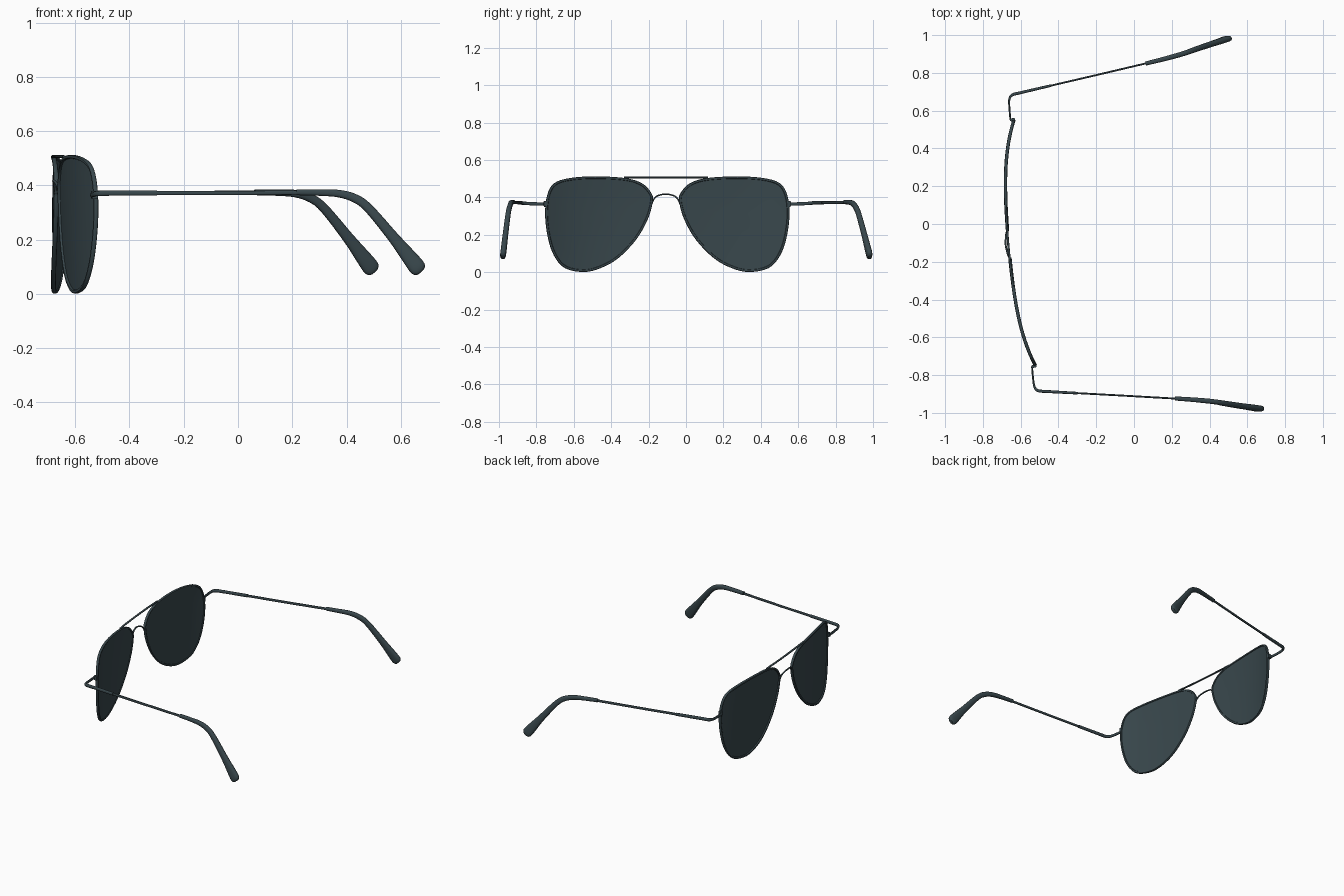
import bpy, bmesh, math
from mathutils import Vector, Matrix

if "Cube" in bpy.data.objects:
    bpy.data.objects.remove(bpy.data.objects["Cube"])

# Local frame: X runs from lenses to ear tips, Y sideways; the whole pair is turned 5 degrees
M = Matrix.Translation((-0.58, -0.10, 0)) @ Matrix.Rotation(math.radians(5), 4, 'Z')

mat = bpy.data.materials.new("dark_slate")
mat.diffuse_color = (0.040, 0.063, 0.072, 1)
mat.use_nodes = True
mat.node_tree.nodes["Principled BSDF"].inputs["Base Color"].default_value = mat.diffuse_color


def finish(name, bm, angle=40):
    bmesh.ops.recalc_face_normals(bm, faces=bm.faces)
    bm.transform(M)
    me = bpy.data.meshes.new(name)
    bm.to_mesh(me)
    bm.free()
    me.materials.append(mat)
    ob = bpy.data.objects.new(name, me)
    bpy.context.collection.objects.link(ob)
    bpy.ops.object.select_all(action='DESELECT')
    ob.select_set(True)
    bpy.context.view_layer.objects.active = ob
    bpy.ops.object.shade_smooth_by_angle(angle=math.radians(angle))
    return ob


def spline(pts, steps=5, closed=False):
    """Catmull-Rom through tuples of any length."""
    n, out = len(pts), []
    get = (lambda i: pts[i % n]) if closed else (lambda i: pts[max(0, min(n - 1, i))])
    for i in range(n if closed else n - 1):
        a, b, c, d = get(i - 1), get(i), get(i + 1), get(i + 2)
        for k in range(steps):
            t = k / steps
            out.append(tuple(0.5 * (2 * q + (r - p) * t + (2 * p - 5 * q + 4 * r - s) * t * t
                                    + (3 * q - p - 3 * r + s) * t ** 3)
                             for p, q, r, s in zip(a, b, c, d)))
    if not closed:
        out.append(pts[-1])
    return out


def sweep(name, pts, ref, closed=False, sides=12, power=0.75):
    """Points are (x, y, z, half size across ref, half size along ref)."""
    bm, rings, n = bmesh.new(), [], len(pts)
    P = [Vector(p[:3]) for p in pts]
    for i, p in enumerate(pts):
        a, b = (P[i - 1], P[(i + 1) % n]) if closed else (P[max(0, i - 1)], P[min(n - 1, i + 1)])
        t = (b - a).normalized()
        side = t.cross(Vector(ref)).normalized()
        up = side.cross(t)
        ring = []
        for k in range(sides):
            w = 2 * math.pi * (k + 0.5) / sides
            c, s = math.cos(w), math.sin(w)
            c = math.copysign(abs(c) ** power, c)
            s = math.copysign(abs(s) ** power, s)
            ring.append(bm.verts.new(P[i] + side * c * p[3] + up * s * p[4]))
        rings.append(ring)
    for i in range(n if closed else n - 1):
        r, q = rings[i], rings[(i + 1) % n]
        for k in range(sides):
            bm.faces.new((r[k], r[(k + 1) % sides], q[(k + 1) % sides], q[k]))
    if not closed:
        bm.faces.new(rings[0])
        bm.faces.new(rings[-1])
    return finish(name, bm)


def wrap(y):
    """Forward curve of the lens front."""
    return -0.084 + 0.0794 * y * y + 0.285 * y ** 4


# Teardrop lens outline (y, z)
outline = spline([(.655, .305), (.644, .412), (.606, .476), (.519, .503), (.382, .512), (.219, .503),
                  (.128, .476), (.080, .428), (.070, .385), (.096, .289), (.160, .176), (.258, .075),
                  (.355, .021), (.445, .001), (.546, .021), (.605, .086), (.639, .182)], 4, True)
CY, CZ = 0.39, 0.28

for s, tag in ((1, "left"), (-1, "right")):
    # Rim
    rim = [(CY + (y - CY) * .977, CZ + (z - CZ) * .974) for y, z in outline]
    sweep(tag + "_rim", [(wrap(y), s * y, z, .007, .009) for y, z in rim], (1, 0, 0), True, 10)

    # Lens: rings shrinking to the centre, bent along the wrap, with thickness
    bm = bmesh.new()
    rings = []
    for f in (1, .8, .6, .4, .2):
        rings.append([])
        for y, z in rim:
            yy, zz = CY + (y - CY) * f, CZ + (z - CZ) * f
            rings[-1].append(bm.verts.new((wrap(yy) - .005 * (1 - f * f), s * yy, zz)))
    n = len(rim)
    for a, b in zip(rings, rings[1:]):
        for k in range(n):
            bm.faces.new((a[k], a[(k + 1) % n], b[(k + 1) % n], b[k]))
    mid = bm.verts.new((wrap(CY) - .005, s * CY, CZ))
    for k in range(n):
        bm.faces.new((rings[-1][k], rings[-1][(k + 1) % n], mid))
    bmesh.ops.recalc_face_normals(bm, faces=bm.faces)
    bmesh.ops.solidify(bm, geom=bm.faces[:], thickness=.005)
    finish(tag + "_lens", bm)

    # Hinge block on the rim
    bm = bmesh.new()
    bmesh.ops.create_cube(bm, size=1, matrix=Matrix.Translation((-.006, s * .655, .365))
                          @ Matrix.Diagonal((.026, .016, .03, 1)))
    bmesh.ops.bevel(bm, geom=bm.edges[:], offset=.003, segments=2, affect='EDGES')
    finish(tag + "_hinge_block", bm)

    # End piece turning the corner into the thicker start of the arm
    corner = spline([(-.017, .655, .365, .005, .009), (-.017, .72, .366, .005, .009),
                     (-.013, .765, .369, .006, .009), (.005, .786, .371, .008, .010),
                     (.05, .794, .372, .008, .010), (.21, .817, .372, .007, .010)])
    sweep(tag + "_end_piece", [(x, s * y, z, a, b) for x, y, z, a, b in corner], (0, 0, 1))

    # Thin arm
    sweep(tag + "_arm", [(.19, s * .814, .372, .005, .008), (.45, s * .851, .372, .005, .008),
                         (.76, s * .896, .374, .005, .008)], (0, 0, 1))

    # Ear sleeve: bends down and widens to a rounded tip
    sleeve = spline([(.722, .890, .375, .011, .011), (.80, .902, .374, .012, .012),
                     (.875, .915, .370, .014, .013), (.935, .927, .352, .016, .013),
                     (.985, .940, .314, .017, .014), (1.075, .962, .206, .021, .015),
                     (1.135, .976, .130, .029, .016), (1.158, .982, .100, .031, .016),
                     (1.168, .984, .087, .026, .014), (1.173, .985, .081, .015, .010)], 4)
    sweep(tag + "_ear_sleeve", [(x, s * y, z, a, b) for x, y, z, a, b in sleeve], (0, 1, 0), sides=16)

# Top bar resting on both rims
sweep("top_bar", [(wrap(y) - .002, y, .507 - .05 * max(0, abs(y) - .2), .005, .006)
                  for y in [-.225 + .45 * i / 16 for i in range(17)]], (1, 0, 0))

# Arched nose bridge
bridge = spline([(-.084, -.076, .365), (-.088, -.066, .388), (-.094, -.046, .408), (-.100, 0, .418),
                 (-.094, .046, .408), (-.088, .066, .388), (-.084, .076, .365)])
sweep("nose_bridge", [(*p, .004, .005) for p in bridge], (1, 0, 0))
